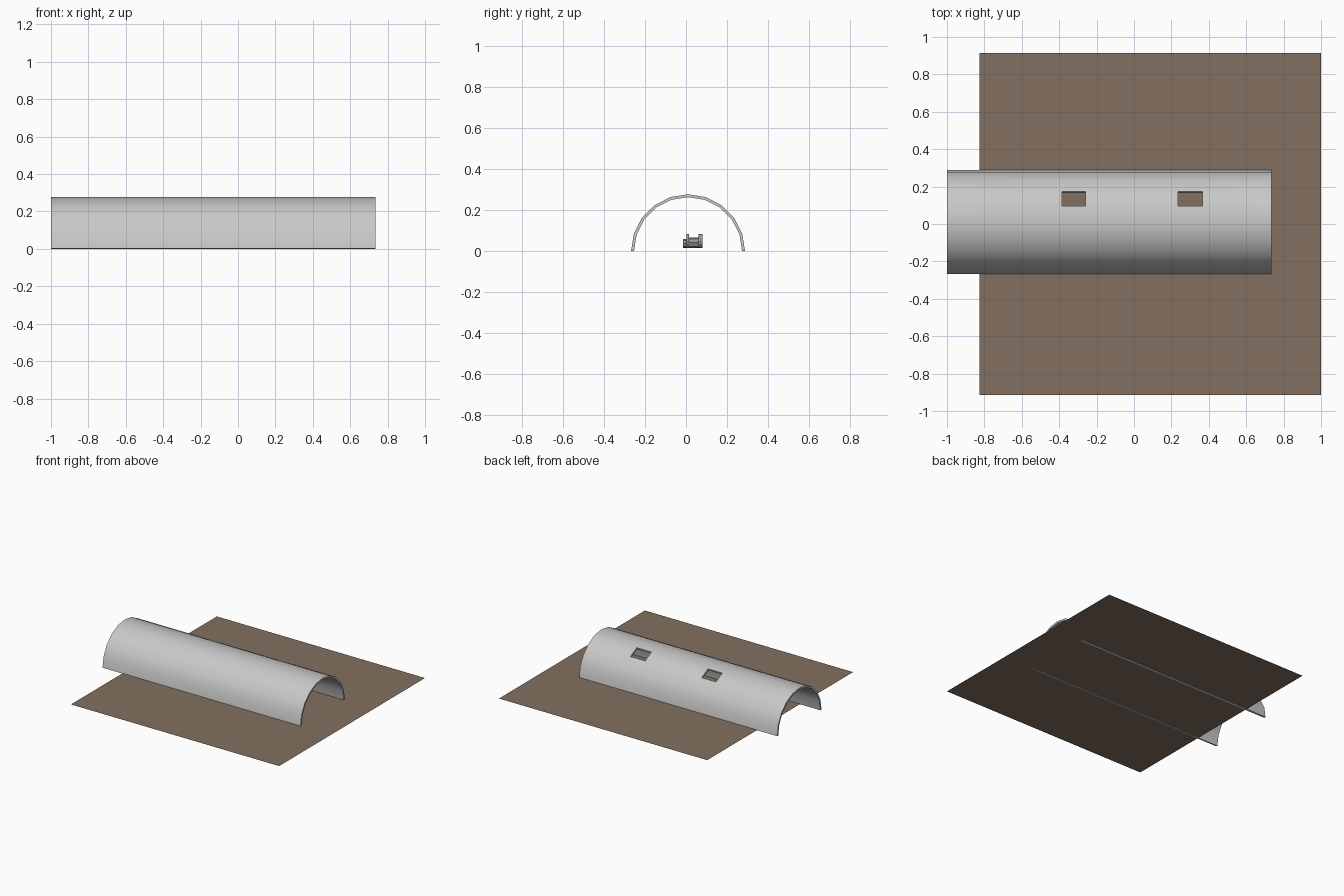
import bpy, bmesh, math
from mathutils import Matrix

if "Cube" in bpy.data.objects:
    bpy.data.objects.remove(bpy.data.objects["Cube"])


def material(name, rgb):
    m = bpy.data.materials.new(name)
    m.diffuse_color = (*rgb, 1.0)
    m.use_nodes = True
    m.node_tree.nodes["Principled BSDF"].inputs["Base Color"].default_value = m.diffuse_color
    return m


GREY = material("pale grey", (0.58, 0.58, 0.58))
EARTH = material("earth brown", (0.225, 0.163, 0.116))
DARK = material("mid grey", (0.30, 0.30, 0.30))


def make_object(name, bm, mat):
    mesh = bpy.data.meshes.new(name)
    bm.to_mesh(mesh)
    bm.free()
    mesh.materials.append(mat)
    ob = bpy.data.objects.new(name, mesh)
    bpy.context.collection.objects.link(ob)
    return ob


# Ground sheet, just above the foot of the vault
bm = bmesh.new()
corners = [(-0.825, -0.913), (1, -0.913), (1, 0.913), (-0.825, 0.913)]
bm.faces.new([bm.verts.new((x, y, 0.004)) for x, y in corners])
make_object("ground_sheet", bm, EARTH)

# Half-round vault: ten facets, with one facet left open at each skylight
SEGMENTS, RADIUS, CENTRE_Y = 10, 0.264, 0.01
stations = [-1.0, -0.385, -0.26, 0.236, 0.365, 0.735]
bm = bmesh.new()
rings = []
for x in stations:
    ring = []
    for i in range(SEGMENTS + 1):
        a = math.pi * i / SEGMENTS
        ring.append(bm.verts.new((x, CENTRE_Y + RADIUS * math.cos(a), RADIUS * math.sin(a))))
    rings.append(ring)
for s in range(len(stations) - 1):
    for i in range(SEGMENTS):
        if i == 3 and s in (1, 3):
            continue  # skylight opening
        bm.faces.new([rings[s][i], rings[s + 1][i], rings[s + 1][i + 1], rings[s][i + 1]])
bm.normal_update()
vault = make_object("vault_shell", bm, GREY)
solid = vault.modifiers.new("thickness", 'SOLIDIFY')
solid.thickness = 0.014
solid.offset = -1
bpy.context.view_layer.objects.active = vault
vault.select_set(True)
bpy.ops.object.modifier_apply(modifier=solid.name)
bpy.ops.object.shade_smooth_by_angle(angle=math.radians(30))


# Small machine inside the vault: drum between end plates
def drum(name, y0, y1, z, radius, sides):
    bm = bmesh.new()
    place = Matrix.Translation((0, (y0 + y1) / 2, z)) @ Matrix.Rotation(math.pi / 2, 4, 'X')
    bmesh.ops.create_cone(bm, cap_ends=True, segments=sides, radius1=radius, radius2=radius,
                          depth=y1 - y0, matrix=place)
    make_object(name, bm, DARK)


drum("machine_body", 0.01, 0.062, 0.042, 0.026, 8)
drum("machine_front_cap", -0.015, 0.005, 0.038, 0.022, 8)
drum("machine_front_flange", 0.003, 0.014, 0.05, 0.034, 12)
drum("machine_rear_flange", 0.062, 0.08, 0.05, 0.035, 12)
